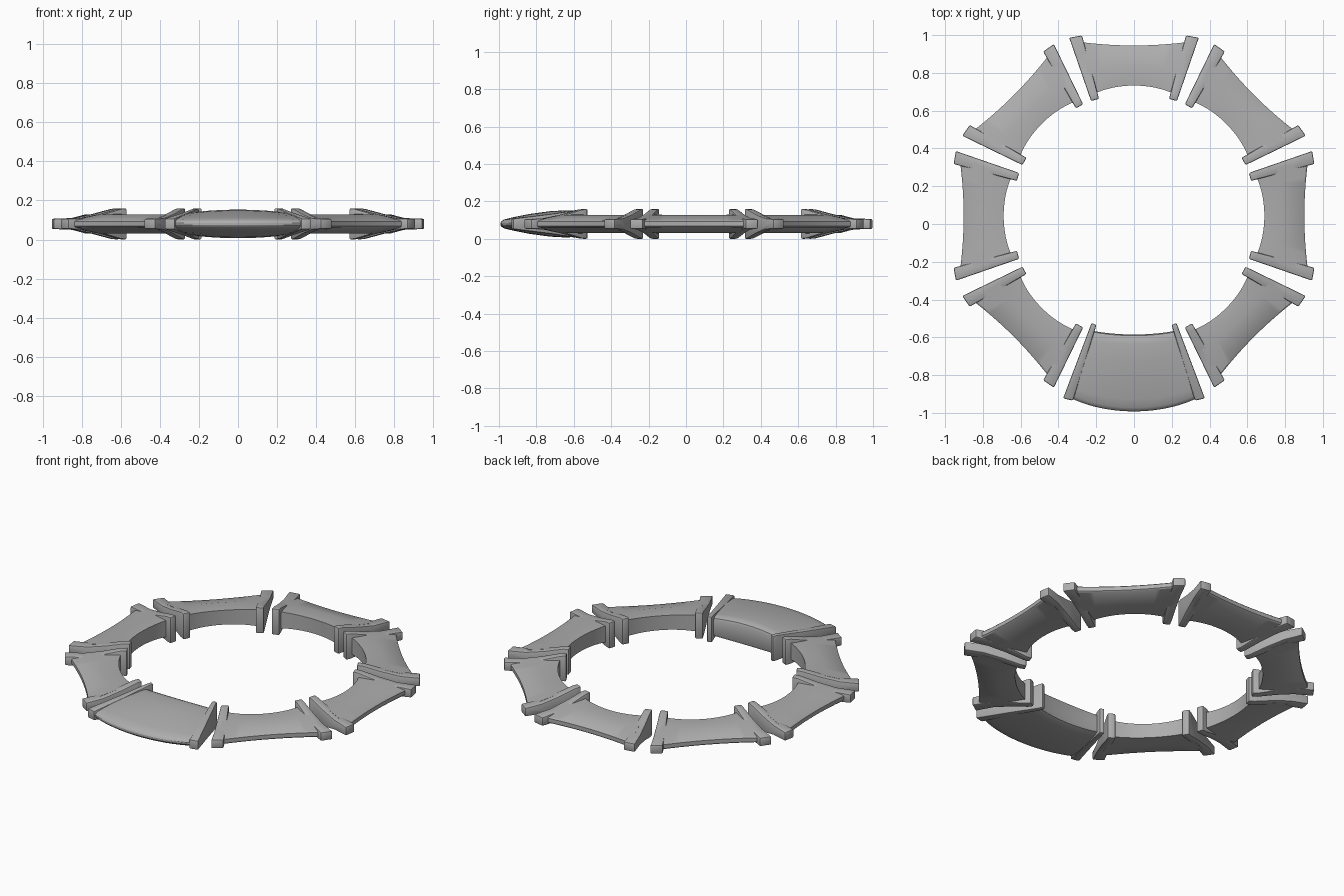
import bpy, bmesh, math
from mathutils import Matrix, Vector

cube = bpy.data.objects.get("Cube")
if cube:
    bpy.data.objects.remove(cube, do_unlink=True)

grey = bpy.data.materials.new("stone_grey")
grey.use_nodes = True
COLOR = (0.42, 0.42, 0.42, 1)
grey.diffuse_color = COLOR
grey.node_tree.nodes["Principled BSDF"].inputs["Base Color"].default_value = COLOR

CENTRE = Vector((0, 0.043, 0.08))


def loft(name, rings, angle, bevel=0):
    """Skin closed rings of (tangent, radius, z) points, cap the ends, turn into place."""
    bm = bmesh.new()
    loops = [[bm.verts.new(p) for p in ring] for ring in rings]
    n = len(loops[0])
    for a, b in zip(loops, loops[1:]):
        for i in range(n):
            j = (i + 1) % n
            bm.faces.new((a[i], a[j], b[j], b[i]))
    bm.faces.new(loops[0])
    bm.faces.new(loops[-1])
    bmesh.ops.recalc_face_normals(bm, faces=bm.faces)
    if bevel:
        hard = [e for e in bm.edges if e.calc_face_angle(0) > math.radians(40)]
        bmesh.ops.bevel(bm, geom=hard, offset=bevel, segments=2, profile=0.5, affect='EDGES')
    bm.transform(Matrix.Translation(CENTRE) @ Matrix.Rotation(angle, 4, 'Z'))
    mesh = bpy.data.meshes.new(name)
    bm.to_mesh(mesh)
    bm.free()
    mesh.materials.append(grey)
    obj = bpy.data.objects.new(name, mesh)
    bpy.context.collection.objects.link(obj)
    bpy.ops.object.select_all(action='DESELECT')
    obj.select_set(True)
    bpy.context.view_layer.objects.active = obj
    bpy.ops.object.shade_smooth_by_angle(angle=math.radians(28))


def line(p, q):
    """Tangent offset as a function of radius along the line p-q of (tangent, radius)."""
    return lambda r: p[0] + (q[0] - p[0]) * (r - p[1]) / (q[1] - p[1])


def body(name, middle, end, edge, angle, steps=10):
    """Loft mirrored (radius, half height) outlines, blending middle to both ends."""
    rings = []
    for k in range(-steps, steps + 1):
        f = k / steps
        half = [(a[0] + (b[0] - a[0]) * f * f, a[1] + (b[1] - a[1]) * f * f)
                for a, b in zip(middle, end)]
        outline = half + [(r, -z) for r, z in reversed(half)]
        rings.append([(f * edge(r), r, z) for r, z in outline])
    loft(name, rings, angle)


def end_plates(name, profile, inner, outer, angle):
    """Pair of wedge plates closing a segment, tall inside and thin outside."""
    outline = profile + [(r, -z) for r, z in reversed(profile)]
    for side, label in ((1, "a"), (-1, "b")):
        rings = [[(side * edge(r + shift), r + shift, z) for r, z in outline]
                 for edge, shift in ((inner, 0.012), (outer, 0))]
        loft(f"{name}_{label}", rings, angle, 0.007)


# Seven plain segments
plate_in = line((0.185, 0.62), (0.275, 0.955))
plate_out = line((0.228, 0.61), (0.342, 0.94))
plate_mid = line((0.205, 0.615), (0.305, 0.95))
middle = [(0.69, 0.044), (0.785, 0.048), (0.895, 0.018), (0.902, 0.012)]
end = [(0.645, 0.052), (0.76, 0.048), (0.915, 0.018), (0.922, 0.012)]
plate = [(0.608, 0.08), (0.64, 0.077), (0.74, 0.05), (0.84, 0.03), (0.943, 0.026)]
for i in range(7):
    turn = math.radians(45 * (i - 3))
    body(f"segment_{i + 1}", middle, end, plate_mid, turn)
    end_plates(f"segment_{i + 1}_plate", plate, plate_in, plate_out, turn)

# Broad domed front segment
front_in = line((0.198, 0.575), (0.322, 0.975))
front_out = line((0.226, 0.57), (0.372, 0.957))
front_mid = line((0.21, 0.57), (0.345, 0.965))
front_middle = [(0.628, 0.048), (0.634, 0.062), (0.65, 0.07), (0.68, 0.073), (0.77, 0.068),
                (0.88, 0.053), (0.97, 0.035), (1.015, 0.024), (1.03, 0.014), (1.035, 0.005)]
front_end = [(0.608, 0.04), (0.613, 0.052), (0.628, 0.058), (0.66, 0.058), (0.74, 0.052),
             (0.84, 0.04), (0.91, 0.028), (0.944, 0.02), (0.955, 0.012), (0.96, 0.005)]
front_plate = [(0.566, 0.079), (0.6, 0.077), (0.76, 0.054), (0.966, 0.028)]
body("front_segment", front_middle, front_end, front_mid, math.pi)
end_plates("front_segment_plate", front_plate, front_in, front_out, math.pi)
